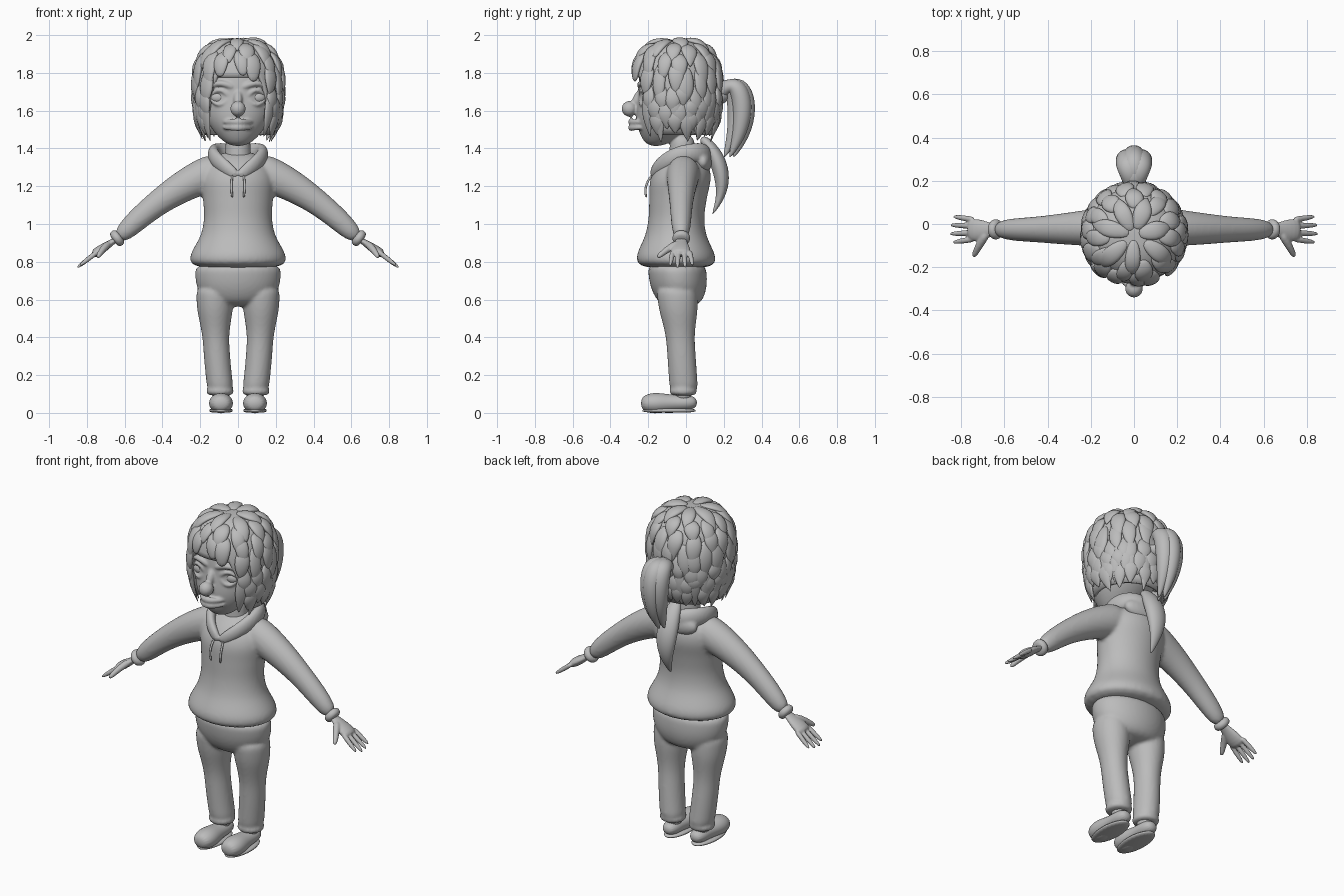
import bpy, bmesh, math, random
from mathutils import Vector

random.seed(4)
if bpy.data.objects.get("Cube"):
    bpy.data.objects.remove(bpy.data.objects["Cube"])

RIGHTWARD, BACKWARD, UPWARD = Vector((1, 0, 0)), Vector((0, 1, 0)), Vector((0, 0, 1))

clay = bpy.data.materials.new("clay_grey")
clay.use_nodes = True
clay.diffuse_color = (.5, .5, .5, 1)
clay.node_tree.nodes["Principled BSDF"].inputs["Base Color"].default_value = clay.diffuse_color


def curve(*points):
    """Bezier curve through the first and last control points."""
    def at(t):
        level = [Vector(p) for p in points]
        while len(level) > 1:
            level = [a.lerp(b, t) for a, b in zip(level, level[1:])]
        return level[0]
    return at


def tube(path, widths, ratio=1, side=RIGHTWARD, sides=16, axis=None):
    """Skin ellipses spread evenly along a path; ratio is depth over width."""
    last = len(widths) - 1
    centres = [path(i / last) for i in range(last + 1)]
    verts = []
    for i, (centre, width) in enumerate(zip(centres, widths)):
        along = axis or (centres[min(i + 1, last)] - centres[max(i - 1, 0)]).normalized()
        across = along.cross(side).normalized()
        sideways = across.cross(along)
        for k in range(sides):
            angle = math.tau * k / sides
            verts.append(centre + width * (sideways * math.cos(angle) + across * ratio * math.sin(angle)))
    faces = [tuple(range(sides)), tuple(range(last * sides, len(verts)))]
    return verts, faces + bridge_rows(last, sides)


def bridge_rows(rows, sides):
    faces = []
    for row in range(rows):
        for k in range(sides):
            a, b = row * sides + k, row * sides + (k + 1) % sides
            faces.append((a, b, b + sides, a + sides))
    return faces


def column(path, widths, ratio=1):
    """A tube whose cross-sections all stay level."""
    return tube(path, widths, ratio, axis=UPWARD, sides=24)


def ball(centre, width, height, ratio=1):
    centre = Vector(centre)

    def path(t):
        return centre - UPWARD * height * math.cos(math.pi * t)
    return column(path, [width * max(math.sin(math.pi * i / 8), .1) for i in range(9)], ratio)


def both(*parts):
    """Add the mirror image of every part."""
    mirrored = [([Vector((-v.x, v.y, v.z)) for v in verts], faces) for verts, faces in parts]
    return list(parts) + mirrored


def build(name, parts, rounding=2, voxel=None):
    """Gather parts into one object; a voxel size fuses them into one skin."""
    verts, faces = [], []
    for part_verts, part_faces in parts:
        faces += [[i + len(verts) for i in face] for face in part_faces]
        verts += part_verts
    mesh = bpy.data.meshes.new(name)
    mesh.from_pydata(verts, [], faces)
    bm = bmesh.new()
    bm.from_mesh(mesh)
    bmesh.ops.recalc_face_normals(bm, faces=bm.faces)
    bm.to_mesh(mesh)
    bm.free()
    mesh.materials.append(clay)
    mesh.shade_smooth()
    part = bpy.data.objects.new(name, mesh)
    bpy.context.collection.objects.link(part)
    if rounding:
        subdivide = part.modifiers.new("round", "SUBSURF")
        subdivide.levels = subdivide.render_levels = rounding
    if voxel:
        fuse = part.modifiers.new("fuse", "REMESH")
        fuse.mode, fuse.voxel_size, fuse.use_smooth_shade = "VOXEL", voxel, True
        soften = part.modifiers.new("soften", "SMOOTH")
        soften.factor, soften.iterations = .5, 3
    return part


# Head, neck and facial features in one skin
skull = column(curve((0, -.16, 1.41), (0, -.04, 1.67), (0, -.06, 1.93)),
               [.05, .12, .165, .185, .19, .2, .195, .18, .1], ratio=.95)
neck = column(curve((0, -.02, 1.28), (0, -.02, 1.48)), [.08, .065, .07])
nose = ball((0, -.3, 1.61), width=.042, height=.042)
nose_bridge = tube(curve((0, -.23, 1.72), (0, -.28, 1.62)), [.02, .03])
lips = [tube(curve((-.08, -.23, z), (0, -.36, z), (.08, -.23, z)), [.01, .015, .02, .015, .01], side=BACKWARD)
        for z in (1.54, 1.51)]
eyelids = [tube(curve((.045, -.24, 1.67), (.1, -.25, z), (.15, -.2, 1.67)), [.01] * 6, side=BACKWARD)
           for z in (1.59, 1.75)]
brow = tube(curve((.02, -.24, 1.72), (.1, -.26, 1.77), (.16, -.19, 1.72)), [.016] * 6, side=BACKWARD)
ear = ball((.2, -.05, 1.66), width=.025, height=.065, ratio=1.6)
build("head", [skull, neck, nose, nose_bridge] + lips + both(brow, ear, *eyelids), voxel=.007)
build("eyes", both(ball((.1, -.2, 1.67), width=.05, height=.036, ratio=.7)))

# Hoodie
torso = column(curve((0, -.05, .76), (0, -.07, 1.08), (0, 0, 1.39)),
               [.24, .265, .235, .2, .185, .18, .185, .19, .2, .19, .15, .07], ratio=.82)
sleeve = tube(curve((.08, -.01, 1.29), (.36, -.03, 1.21), (.64, -.025, .92)),
              [.09, .09, .08, .07, .06, .055, .04], ratio=1.1, side=BACKWARD)
cuff = tube(curve((.62, -.025, .94), (.66, -.025, .91)), [.035, .048, .048, .035], side=BACKWARD)
build("hoodie", [torso] + both(sleeve), voxel=.011)
build("sleeve_cuffs", both(cuff))

# Hood collar and draw strings
collar = tube(curve((0, -.18, 1.25), (.16, -.16, 1.36), (.2, .1, 1.42), (0, .11, 1.35)),
              [.03, .04, .045, .05, .05, .06, .06], ratio=.65, side=UPWARD)
hood_fold = ball((0, .09, 1.33), width=.14, height=.065, ratio=.35)
string = tube(curve((.03, -.18, 1.26), (.04, -.23, 1.2), (.03, -.21, 1.14)), [.006] * 6)
build("hood", both(collar) + [hood_fold], voxel=.009)
build("draw_strings", both(string), rounding=1)

# Trousers
hips = column(curve((0, -.05, .8), (0, -.03, .56)), [.225, .23, .225, .2, .14], ratio=.68)
leg = column(curve((.12, -.05, .68), (.13, -.03, .4), (.09, -.01, .1)),
             [.1, .1, .095, .08] + [.07] * 5, ratio=1.08)
leg_cuff = column(curve((.095, -.015, .09), (.095, -.015, .14)), [.06, .074, .074, .06])
build("trousers", [hips] + both(leg, leg_cuff), voxel=.01)

# Shoes
upper = tube(curve((.09, .06, .055), (.09, -.24, .05)), [.03, .05, .05, .055, .065, .065, .04], ratio=.85)
ankle = column(curve((.09, -.015, .06), (.09, -.015, .13)), [.05, .045])
sole = column(curve((.09, -.09, 0), (.09, -.09, .025)), [.06, .064, .06], ratio=2.3)
build("shoes", both(upper, ankle))
build("shoe_soles", both(sole), rounding=1)

# Hands
palm = tube(curve((.62, -.025, .935), (.77, -.03, .835)), [.03, .03, .045, .055, .05], ratio=.48, side=BACKWARD)
thumb = tube(curve((.68, -.04, .9), (.72, -.1, .87), (.745, -.155, .82)), [.02, .02, .016, .012], side=UPWARD)
fingers = []
for i in range(4):
    root = Vector((.74, .03 * i - .07, .856))
    reach = .12 - .014 * abs(i - 1.4)
    tip = root + reach * Vector((1, .1 * (i - 1.5), -.78))
    fingers.append(tube(curve(root, tip), [.014, .014, .014, .012, .007], side=BACKWARD, sides=10))
build("hands", both(palm, thumb, *fingers), rounding=1, voxel=.005)


# Hair surface: turn is zero at the front, drop runs from crown (0) past the temples (1)
def drape(turn, drop, lift=1.0):
    if drop < 1:
        slope = drop * math.pi / 2
        radius, z = math.sin(slope) ** .75, 1.72 + .255 * lift * math.cos(slope) ** .8
    else:
        radius, z = 1 - .24 * (drop - 1) ** 2, 1.72 - .3 * (drop - 1)
    radius *= lift * .23
    return Vector((radius * math.sin(turn), -.05 - radius * math.cos(turn), z))


def hair_end(turn):
    """Short over the forehead, long around the sides and nape."""
    turn = abs((turn + math.pi) % math.tau - math.pi)
    return .9 + .93 * min(max((turn - .6) / .4, 0), 1)


rows, columns = 14, 48
cap_verts = []
for row in range(rows + 1):
    for k in range(columns):
        turn = math.tau * k / columns
        cap_verts.append(drape(turn, .02 + (hair_end(turn) - .02) * row / rows))
crown = tuple(range(columns))
cap = build("hair_cap", [(cap_verts, bridge_rows(rows, columns) + [crown])], rounding=0)
cap.modifiers.new("thicken", "SOLIDIFY").thickness = .02


def lock(turn, start, end, width, shape):
    sway = random.uniform(-.1, .1)

    def path(t):
        return drape(turn + sway * t, start + (end - start) * t, .98 + .06 * math.sin(2.3 * t))
    sideways = Vector((math.cos(turn), math.sin(turn), 0))
    return tube(path, [width * s for s in shape], ratio=.42, side=sideways, sides=8)


BLUNT, POINTED = (.4, .9, 1, .85, .4), (.4, .9, 1, .6, .06)
locks = []
for row in range(7):
    count = min(7 + 4 * row, 22)
    for k in range(count):
        turn = math.tau * (k + row % 2 / 2) / count + random.uniform(-.08, .08)
        start = .06 + .22 * row + random.uniform(-.05, .05)
        limit = hair_end(turn)
        if start < limit - .2:
            end = min(start + random.uniform(.42, .6), limit + random.uniform(0, .14))
            shape = BLUNT if row < 3 and math.cos(turn) > .1 else POINTED
            locks.append(lock(turn, start, end, random.uniform(.04, .052), shape))
# Long strands framing the face and hanging at the nape
for i in range(7):
    for sign in (-1, 1):
        locks.append(lock(sign * (.85 + .33 * i), 1, 1.88 + random.uniform(-.1, .1), .04, POINTED))
build("hair_locks", locks, rounding=1)

# Ponytail: an upper bunch of strands and a long lower tail
strands = []
for x, y in ((-.04, 0), (0, .02), (.04, 0), (0, -.03)):
    path = curve((0, .15, 1.66), (x, .3 + y, 1.9), (x, .36 + y, 1.55), (x / 2, .23 + y, 1.35))
    strands.append(tube(path, [.03, .045, .055, .055, .05, .035, .006]))
build("ponytail", strands)
tail = tube(curve((0, .08, 1.46), (0, .16, 1.4), (0, .26, 1.2), (0, .14, 1.05)),
            [.03, .05, .065, .06, .035, .005], ratio=.7)
build("lower_tail", [tail])
build("hair_tie", [ball((0, .18, 1.68), width=.05, height=.045)])
